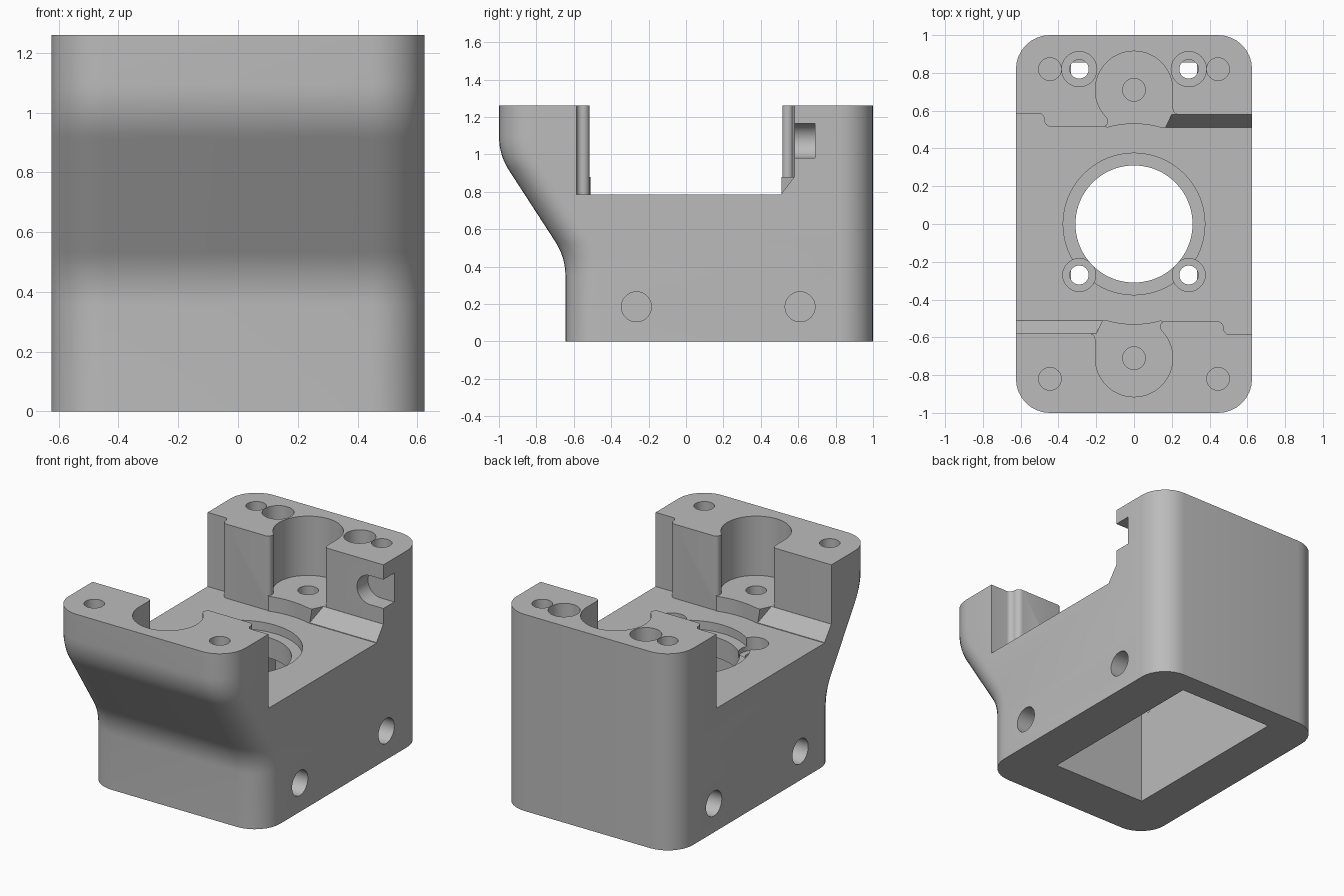
import bpy, bmesh
from math import cos, sin, radians, tan

cube = bpy.data.objects.get("Cube")
if cube:
    bpy.data.objects.remove(cube, do_unlink=True)

grey = bpy.data.materials.new("plain grey")
grey.use_nodes = True
grey.diffuse_color = (0.5, 0.5, 0.5, 1)
grey.node_tree.nodes["Principled BSDF"].inputs["Base Color"].default_value = grey.diffuse_color


def arc(cx, cy, r, a0, a1, n=8):
    steps = [radians(a0 + (a1 - a0) * i / n) for i in range(n + 1)]
    return [(cx + r * cos(a), cy + r * sin(a)) for a in steps]


def loft(name, rings):
    """Closed solid through rings holding equal numbers of points."""
    bm = bmesh.new()
    loops = [[bm.verts.new(p) for p in ring] for ring in rings]
    n = len(loops[0])
    for a, b in zip(loops, loops[1:]):
        for i in range(n):
            j = (i + 1) % n
            bm.faces.new((a[i], a[j], b[j], b[i]))
    bm.faces.new(loops[0][::-1])
    bm.faces.new(loops[-1])
    bmesh.ops.recalc_face_normals(bm, faces=bm.faces)
    mesh = bpy.data.meshes.new(name)
    bm.to_mesh(mesh)
    bm.free()
    mesh.materials.append(grey)
    ob = bpy.data.objects.new(name, mesh)
    bpy.context.collection.objects.link(ob)
    return ob


def prism(name, pts, lo, hi, place=lambda u, v, w: (u, v, w)):
    return loft(name, [[place(u, v, w) for u, v in pts] for w in (lo, hi)])


def cut(cutter):
    mod = housing.modifiers.new(cutter.name, "BOOLEAN")
    mod.operation, mod.solver, mod.object = "DIFFERENCE", "EXACT", cutter
    bpy.ops.object.modifier_apply(modifier=mod.name)
    bpy.data.objects.remove(cutter, do_unlink=True)


def drill(x, y, r, lo, hi, n=48):
    cut(prism("drill", arc(x, y, r, 0, 360 - 360 / n, n - 1), lo, hi))


def turned(half):
    """Half outline followed by its copy turned half way round."""
    return half + [(-x, -y) for x, y in half]


# Outer body: rounded rectangles whose front edge follows an S profile
HALF, R, LEAN = 0.625, 0.18, 33
BEND = 0.33
run = BEND * tan(radians(LEAN / 2))
low = arc(-0.645 - BEND, 0.45 - run, BEND, 0, LEAN)
high = arc(-1 + BEND, 0.997 + run, BEND, 180 + LEAN, 180)
profile = [(-0.645, 0)] + low + high + [(-1, 1.26)]


def outline(front):
    cx = HALF - R
    return (arc(cx, 1 - R, R, 0, 90) + arc(-cx, 1 - R, R, 90, 180)
            + arc(-cx, front + R, R, 180, 270) + arc(cx, front + R, R, 270, 360))


housing = loft("housing", [[(x, y, z) for x, y in outline(f)] for f, z in profile])
bpy.context.view_layer.objects.active = housing
housing.select_set(True)

# Upper channel with the two round pockets
pocket_half = ([(0.7, 0.58)] + arc(0.235, 0.61, 0.03, 270, 180)
               + arc(0, 0.71, 0.205, 0, 224.7, 40)
               + arc(-0.167, 0.544, 0.03, 44.7, -90)
               + [(-0.167, 0.45), (-0.7, 0.45)])
cut(prism("pocket_cutter", turned(pocket_half), 0.88, 1.4))

# Channel floor with stepped walls and a round clearance
floor_half = ([(0.7, 0.51), (0.15, 0.51)] + arc(0, 0, 0.53, 74.5, 105.5, 12)
              + [(-0.15, 0.515)] + arc(-0.44, 0.55, 0.035, 270, 180)
              + arc(-0.505, 0.555, 0.03, 0, 90) + [(-0.7, 0.585)])
cut(prism("channel_cutter", turned(floor_half), 0.785, 1.4))

# Sloped foot of the recessed walls
slope = [(0.508, 0.786), (0.579, 0.88), (0.579, 0.95), (0.45, 0.95), (0.45, 0.79)]
for s in (1, -1):
    cut(prism("slope_cutter", slope, 0.15, 0.7,
              lambda y, z, x: (s * (x + max(0, y - 0.508) * 0.7), s * y, z)))

# Side notch with a round end in the rear wall
notch = arc(0.53, 1.0725, 0.0925, 90, 270, 20) + [(0.7, 0.98), (0.7, 1.165)]
cut(prism("notch_cutter", notch, 0.5, 0.69, lambda x, z, y: (x, y, z)))

# Rectangular cavity from below
cut(prism("cavity_cutter", [(-0.333, -0.325), (0.333, -0.325),
                            (0.333, 0.855), (-0.333, 0.855)], -0.1, 0.6))

# Central bore and its stepped seat
drill(0, 0, 0.375, 0.73, 0.86, 96)
drill(0, 0, 0.31, 0.55, 0.87, 96)

# Screw holes and counterbores, mirrored left and right
for s in (1, -1):
    drill(s * 0.29, -0.27, 0.087, 0.70, 0.85)
    drill(s * 0.29, -0.27, 0.05, 0.59, 0.88)
    drill(s * 0.29, 0.82, 0.093, 0.88, 1.4)
    drill(s * 0.29, 0.82, 0.05, 0.59, 1.3)
    drill(0, s * 0.71, 0.06, 0.68, 1.0)
    for y in (-0.82, 0.82):
        drill(s * 0.445, y, 0.06, 0.96, 1.4)
    for y in (-0.265, 0.61):
        cut(prism("side_drill", arc(y, 0.185, 0.08, 0, 352.5, 47), 0.425, 0.7,
                  lambda u, v, w: (s * w, u, v)))

bpy.ops.object.shade_smooth_by_angle(angle=radians(30))
